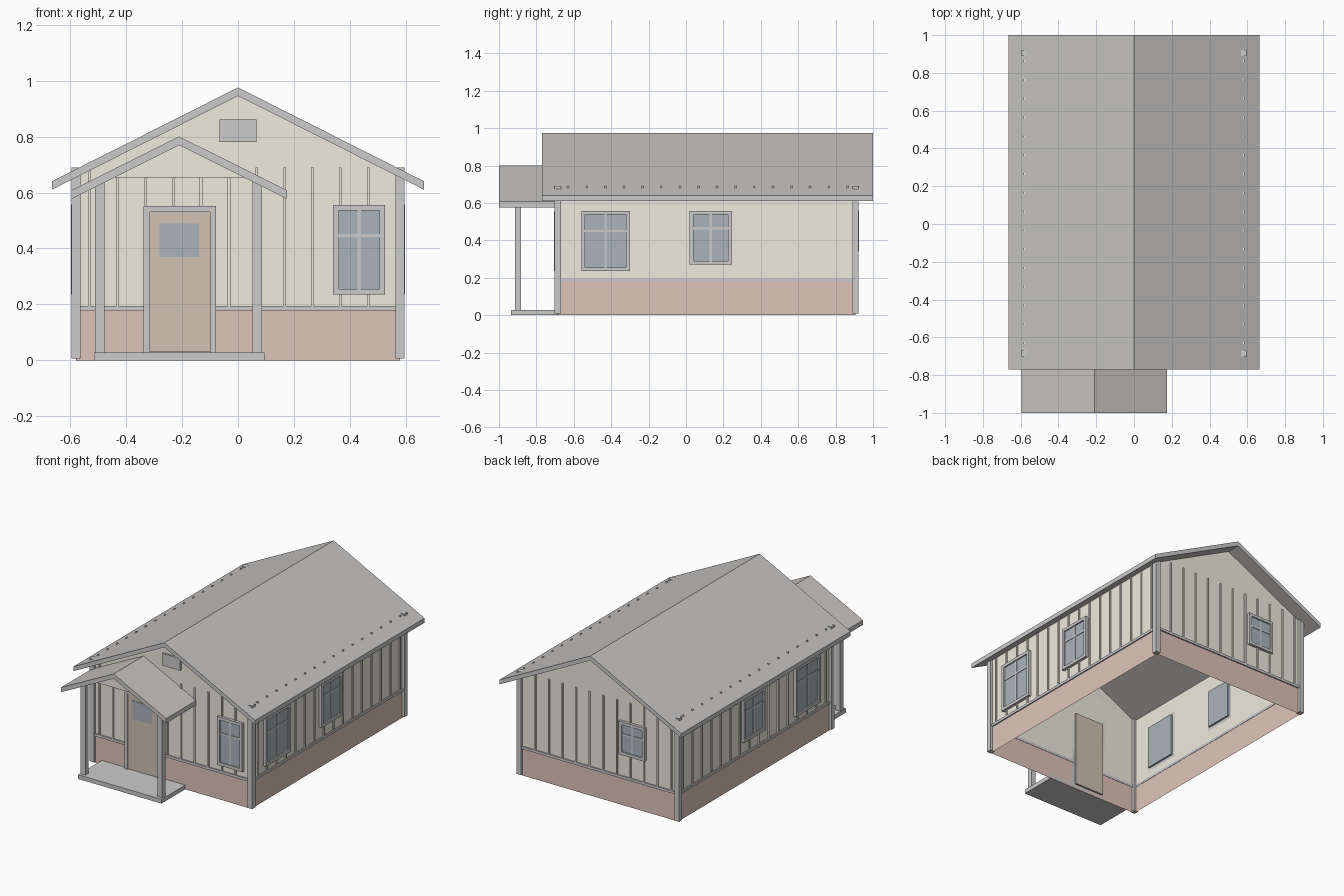
import bpy, bmesh

if "Cube" in bpy.data.objects:
    bpy.data.objects.remove(bpy.data.objects["Cube"])

def mat(name, c):
    m = bpy.data.materials.new(name)
    m.diffuse_color = (*c, 1)
    m.use_nodes = True
    m.node_tree.nodes["Principled BSDF"].inputs["Base Color"].default_value = m.diffuse_color
    return m

TAN = mat("siding", (0.86, 0.83, 0.73))
BRICK = mat("brick", (0.74, 0.56, 0.49))
WOOD = mat("door_wood", (0.63, 0.54, 0.45))
GLASS = mat("glass", (0.40, 0.455, 0.50))
ROOF = mat("roofing", (0.57, 0.55, 0.53))
TRIM = mat("trim", (0.8, 0.8, 0.8))

WX, YF, YB = 0.578, -0.687, 0.907      # wall planes
SLOPE, APEX = 0.504, 0.975             # main roof

def finish(name, bm, *mats):
    bmesh.ops.recalc_face_normals(bm, faces=bm.faces)
    me = bpy.data.meshes.new(name)
    bm.to_mesh(me)
    bm.free()
    for m in mats:
        me.materials.append(m)
    ob = bpy.data.objects.new(name, me)
    bpy.context.collection.objects.link(ob)
    return ob

def boxes(name, specs, m=TRIM):
    bm = bmesh.new()
    for x0, x1, y0, y1, z0, z1 in specs:
        vs = bmesh.ops.create_cube(bm, size=1)["verts"]
        for v in vs:
            v.co = ((x0 + x1) / 2 + v.co.x * (x1 - x0),
                    (y0 + y1) / 2 + v.co.y * (y1 - y0),
                    (z0 + z1) / 2 + v.co.z * (z1 - z0))
    return finish(name, bm, m)

def on(side, u0, u1, z0, z1, d0, d1):
    """Box on a wall: u along the wall, d outwards from it."""
    if side == "front":
        return (u0, u1, YF - d1, YF - d0, z0, z1)
    if side == "back":
        return (u0, u1, YB + d0, YB + d1, z0, z1)
    if side == "right":
        return (WX + d0, WX + d1, u0, u1, z0, z1)
    return (-WX - d1, -WX - d0, u0, u1, z0, z1)

def sheet(name, polys, m):
    bm = bmesh.new()
    for p in polys:
        bm.faces.new([bm.verts.new(c) for c in p])
    bmesh.ops.remove_doubles(bm, verts=bm.verts, dist=1e-4)
    return finish(name, bm, m)

# Open-bottomed wall shells: brick base and gabled siding
def wall_sides(z0, z1):
    return [[(x, YF, z0), (x, YB, z0), (x, YB, z1), (x, YF, z1)] for x in (-WX, WX)]

ZB, ZE = 0.18, 0.66
sheet("brick_base", wall_sides(0, ZB) +
      [[(-WX, y, 0), (WX, y, 0), (WX, y, ZB), (-WX, y, ZB)] for y in (YF, YB)], BRICK)
sheet("siding", wall_sides(ZB, ZE) +
      [[(-WX, y, ZB), (WX, y, ZB), (WX, y, ZE), (0, y, 0.955), (-WX, y, ZE)]
       for y in (YF, YB)], TAN)

# Gable roofs: chevron profile extruded along y, vertical faces are trim
def roof(name, cx, half, top, eave, y0, y1, t):
    prof = [(-half, eave), (0, top), (half, eave),
            (half, eave - t), (0, top - t), (-half, eave - t)]
    bm = bmesh.new()
    a, b = ([bm.verts.new((cx + x, y, z)) for x, z in prof] for y in (y0, y1))
    for i in range(6):
        j = (i + 1) % 6
        bm.faces.new((a[i], a[j], b[j], b[i]))
    for r in (a, b):
        bm.faces.new((r[0], r[1], r[4], r[5]))
        bm.faces.new((r[1], r[2], r[3], r[4]))
    bm.normal_update()
    for f in bm.faces:
        f.material_index = int(abs(f.normal.z) < 0.1)
    return finish(name, bm, ROOF, TRIM)

roof("main_roof", 0, 0.665, APEX, APEX - SLOPE * 0.665, -0.77, 1.0, 0.03)
roof("porch_roof", -0.21, 0.385, 0.80, 0.608, -1.0, YF, 0.031)

# Corner posts
boxes("corner_posts", [(min(s * 0.562, s * 0.595), max(s * 0.562, s * 0.595), y, y + 0.033, 0.008, 0.69)
                       for s in (-1, 1) for y in (-0.702, 0.889)])

# Belt moulding above the brick
ends = {"front": (-0.562, 0.562), "back": (-0.562, 0.562),
        "left": (-0.669, 0.889), "right": (-0.669, 0.889)}
boxes("belt_moulding", [on(s, *e, 0.178, 0.195, -0.002, 0.008) for s, e in ends.items()])

# Siding battens
bat = []
for s in ends:
    start, n = (-0.53, 11) if s in ("front", "back") else (-0.63, 16)
    for i in range(n):
        u = start + 0.0995 * i
        bat.append(on(s, u - 0.005, u + 0.005, 0.19, 0.69, 0, 0.008))
boxes("battens", bat, TAN)

# Windows: pane, frame, cross bars
def window(name, side, u0, u1, z0, z1, bar):
    f = 0.02
    um = (u0 + u1) / 2
    boxes(name + "_pane", [on(side, u0 + f, u1 - f, z0 + f, z1 - f, -0.012, 0.01)], GLASS)
    parts = [(u0, u1, z0, z0 + f), (u0, u1, z1 - f, z1),
             (u0, u0 + f, z0 + f, z1 - f), (u1 - f, u1, z0 + f, z1 - f)]
    bars = [(um - 0.006, um + 0.006, z0 + f, z1 - f),
            (u0 + f, u1 - f, bar - 0.006, bar + 0.006)]
    boxes(name + "_frame", [on(side, *p, 0, 0.019) for p in parts] +
          [on(side, *p, 0.005, 0.014) for p in bars])

window("front_window", "front", 0.34, 0.525, 0.235, 0.555, 0.445)
window("back_window", "back", -0.345, -0.155, 0.34, 0.56, 0.475)
for s in ("left", "right"):
    window(s + "_large_window", s, -0.56, -0.30, 0.235, 0.558, 0.45)
    window(s + "_small_window", s, 0.02, 0.245, 0.27, 0.558, 0.465)

# Front door with glazed panel and surround
boxes("door", [on("front", -0.315, -0.10, 0.03, 0.53, -0.012, 0.011)], WOOD)
boxes("door_glass", [on("front", -0.28, -0.14, 0.37, 0.49, 0.005, 0.014)], GLASS)
boxes("door_frame", [on("front", -0.337, -0.315, 0.0, 0.552, 0, 0.017),
                     on("front", -0.10, -0.078, 0.0, 0.552, 0, 0.017),
                     on("front", -0.315, -0.10, 0.53, 0.552, 0, 0.017)])

# Gable vent
boxes("gable_vent", [on("front", -0.066, 0.066, 0.78, 0.86, 0, 0.012)])

# Porch: slab, posts, pediment
boxes("porch_slab", [(-0.515, 0.095, -0.935, YF, 0, 0.028)])
boxes("porch_posts", [(x, x + 0.034, -0.915, -0.882, 0.028, 0.64) for x in (-0.51, 0.052)])
sheet("porch_pediment", [[(-0.45, -0.90, 0.653), (0.03, -0.90, 0.653), (-0.21, -0.90, 0.775)]], TAN)
